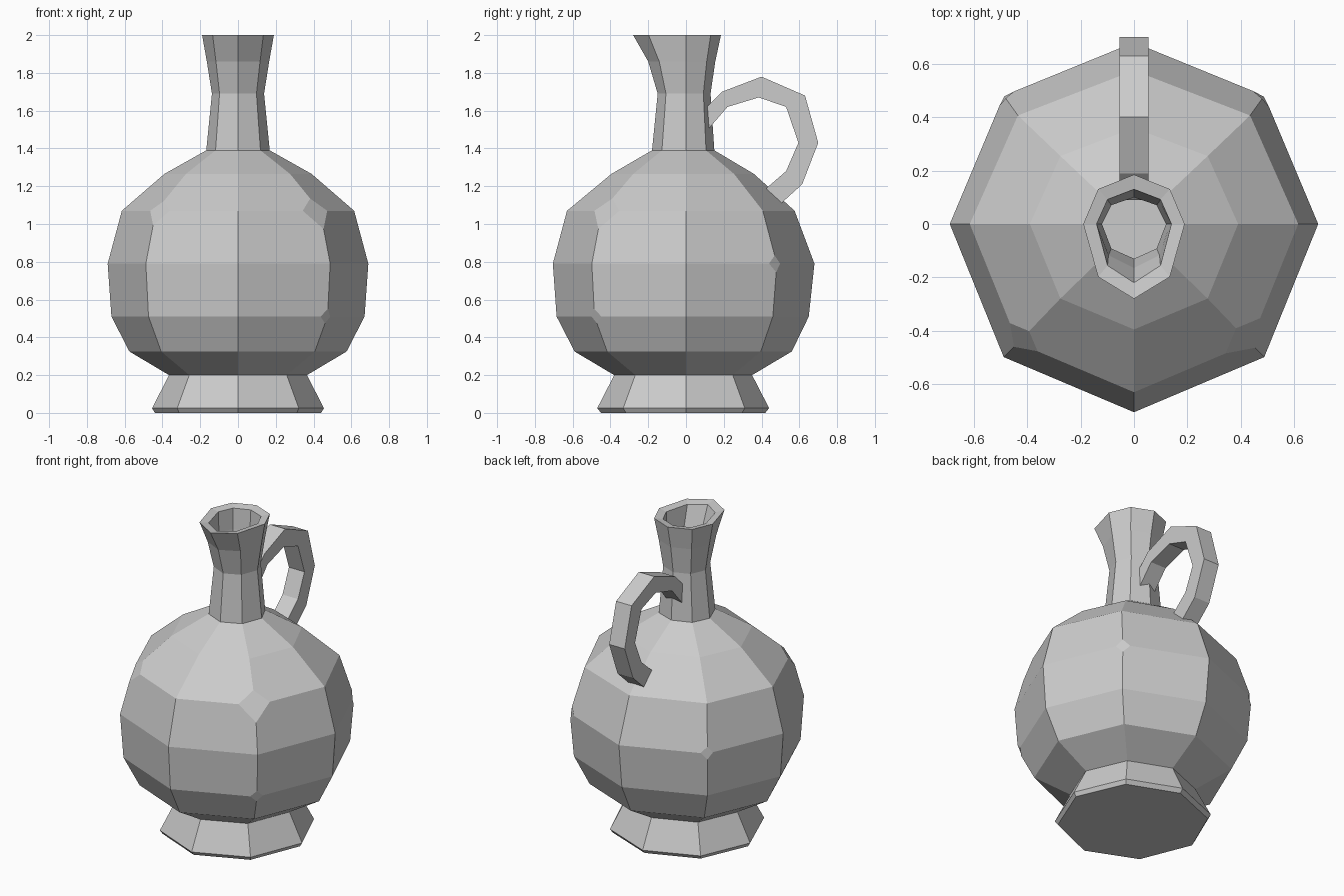
import bpy
import bmesh
from math import sin, cos, pi
from mathutils import Vector

if "Cube" in bpy.data.objects:
    bpy.data.objects.remove(bpy.data.objects["Cube"])

SIDES = 8

clay = bpy.data.materials.new("grey clay")
clay.use_nodes = True
clay.diffuse_color = (0.6, 0.6, 0.6, 1)
clay.node_tree.nodes["Principled BSDF"].inputs["Base Color"].default_value = (0.6, 0.6, 0.6, 1)


def finish(name, bm):
    bmesh.ops.recalc_face_normals(bm, faces=bm.faces)
    mesh = bpy.data.meshes.new(name)
    bm.to_mesh(mesh)
    bm.free()
    mesh.materials.append(clay)
    obj = bpy.data.objects.new(name, mesh)
    bpy.context.collection.objects.link(obj)
    return obj


def ring(bm, z, side, front, back):
    """Octagon with a separate reach to the sides, front and back."""
    verts = []
    for i in range(SIDES):
        a = 2 * pi * i / SIDES
        reach = front if sin(a) < 0 else back
        verts.append(bm.verts.new((side * cos(a), reach * sin(a), z)))
    return verts


def skin(bm, rings):
    for low, high in zip(rings, rings[1:]):
        n = len(low)
        for i in range(n):
            j = (i + 1) % n
            bm.faces.new((low[i], low[j], high[j], high[i]))
    bm.faces.new(rings[0])
    bm.faces.new(rings[-1])


# Vessel: foot, belly, neck and spout outside, then the hollow inside
outside = [
    (0.00, 0.44, 0.45, 0.42), (0.025, 0.455, 0.47, 0.44), (0.20, 0.365, 0.38, 0.35),
    (0.325, 0.575, 0.59, 0.56), (0.51, 0.67, 0.685, 0.65), (0.79, 0.69, 0.705, 0.68),
    (1.07, 0.615, 0.63, 0.575), (1.265, 0.39, 0.395, 0.36), (1.39, 0.168, 0.18, 0.15),
    (1.69, 0.138, 0.15, 0.13), (1.86, 0.165, 0.2, 0.155), (2.00, 0.19, 0.28, 0.185),
]
inside = [
    (1.99, 0.14, 0.22, 0.13), (1.86, 0.135, 0.165, 0.12), (1.69, 0.12, 0.13, 0.1),
    (1.37, 0.14, 0.15, 0.12), (1.05, 0.57, 0.58, 0.53), (0.51, 0.62, 0.63, 0.6),
    (0.25, 0.36, 0.37, 0.35),
]
bm = bmesh.new()
rings = [ring(bm, *row) for row in outside + inside]
skin(bm, rings)

# Small chips worn off some belly corners: level, corner, size
chips = [(6, 7, 0.1), (6, 5, 0.08), (5, 1, 0.045), (5, 3, 0.04), (4, 7, 0.04)]
for vert, size in [(rings[level][corner], size) for level, corner, size in chips]:
    bmesh.ops.bevel(bm, geom=[vert], offset=size, segments=1, affect='VERTICES')
finish("jug_vessel", bm)

# Handle: flat-sided strap following an outer and an inner arc
outer = [(0.09, 1.60), (0.19, 1.70), (0.40, 1.78), (0.63, 1.68),
         (0.70, 1.43), (0.615, 1.21), (0.46, 1.07)]
inner = [(0.09, 1.47), (0.22, 1.62), (0.385, 1.67), (0.53, 1.62),
         (0.595, 1.43), (0.53, 1.28), (0.38, 1.15)]
half = 0.055
bm = bmesh.new()
sections = []
for (yo, zo), (yi, zi) in zip(outer, inner):
    corners = [(-half, yo, zo), (half, yo, zo), (half, yi, zi), (-half, yi, zi)]
    sections.append([bm.verts.new(Vector(c)) for c in corners])
skin(bm, sections)
finish("handle", bm)
